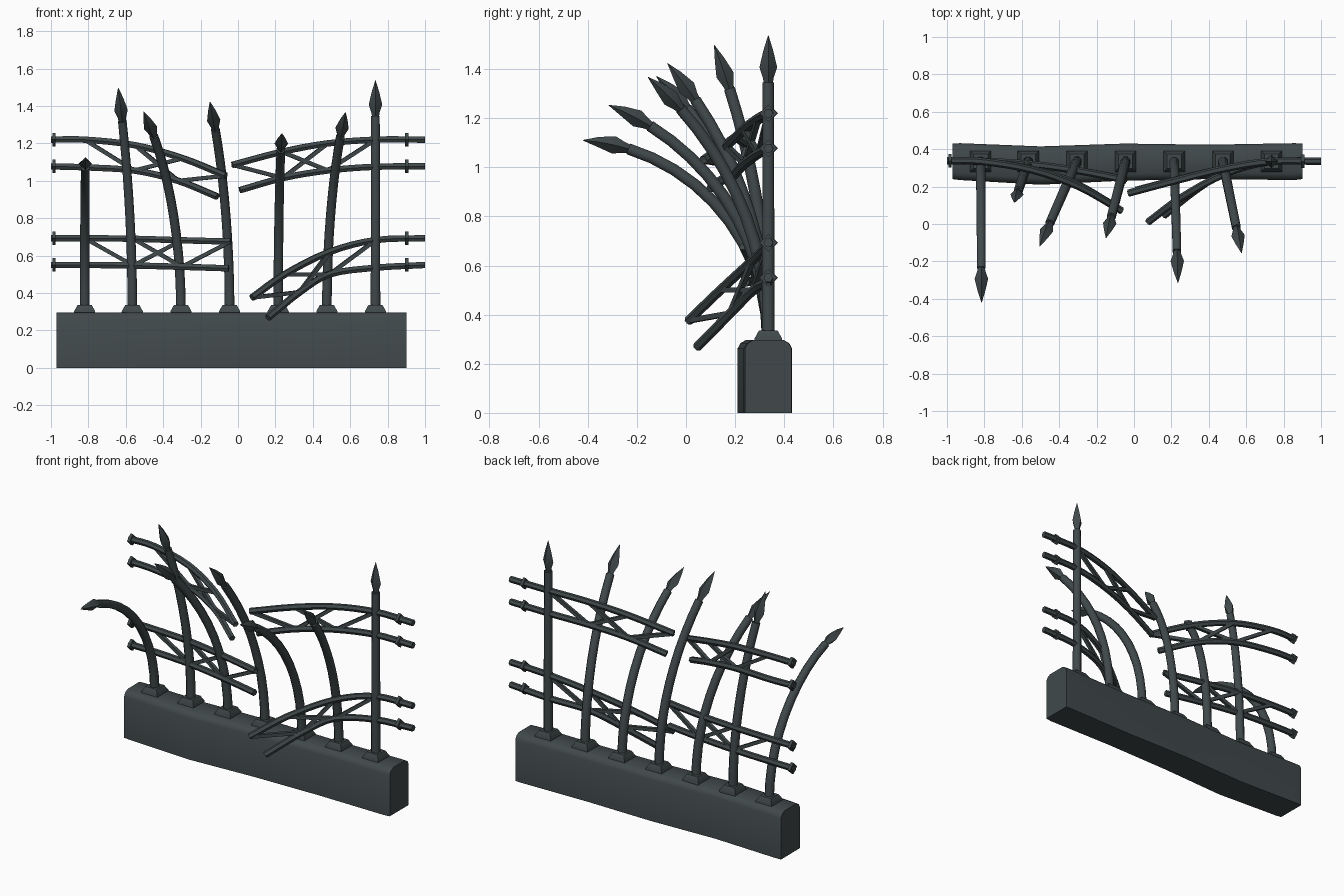
import bpy, bmesh, math
from mathutils import Vector

if "Cube" in bpy.data.objects:
    bpy.data.objects.remove(bpy.data.objects["Cube"])

iron = bpy.data.materials.new("dark slate iron")
iron.diffuse_color = (0.052, 0.066, 0.070, 1)
iron.use_nodes = True
iron.node_tree.nodes["Principled BSDF"].inputs["Base Color"].default_value = iron.diffuse_color


def finish(bm, name, angle=40):
    bmesh.ops.recalc_face_normals(bm, faces=bm.faces)
    me = bpy.data.meshes.new(name)
    bm.to_mesh(me)
    bm.free()
    ob = bpy.data.objects.new(name, me)
    bpy.context.collection.objects.link(ob)
    me.materials.append(iron)
    bpy.context.view_layer.objects.active = ob
    ob.select_set(True)
    bpy.ops.object.shade_smooth_by_angle(angle=math.radians(angle))
    ob.select_set(False)
    return ob


def loft(rings, name, angle=40):
    """Skin a list of equal-length point rings and cap both ends."""
    bm = bmesh.new()
    vs = [[bm.verts.new(p) for p in r] for r in rings]
    n = len(vs[0])
    for a, b in zip(vs, vs[1:]):
        for i in range(n):
            bm.faces.new((a[i], a[(i + 1) % n], b[(i + 1) % n], b[i]))
    bm.faces.new(vs[0])
    bm.faces.new(vs[-1])
    return finish(bm, name, angle)


def sweep(pts, radii, sides, name, ref, phase=0.0, angle=40):
    """Polygon tube along a path."""
    pts = [Vector(p) for p in pts]
    rings = []
    for i, p in enumerate(pts):
        t = (pts[min(i + 1, len(pts) - 1)] - pts[max(i - 1, 0)]).normalized()
        u = (ref - t * ref.dot(t)).normalized()
        v = t.cross(u)
        rings.append([p + radii[i] * (u * math.cos(a) + v * math.sin(a))
                      for a in (phase + k * math.tau / sides for k in range(sides))])
    return loft(rings, name, angle)


X, Z = Vector((1, 0, 0)), Vector((0, 0, 1))

# Stone base: chamfered section lofted along x with slightly wavy sides
rings = []
for x, f, b in ((-.97, .24, .43), (-.93, .235, .432), (-.5, .21, .415), (-.05, .232, .43),
                (.4, .24, .424), (.86, .235, .432), (.9, .24, .43)):
    c = .035
    rings.append([Vector((x, y, z)) for y, z in
                  ((f, 0), (f, .262), (f + .012, .284), (f + c, .297),
                   (b - c, .297), (b - .012, .284), (b, .262), (b, 0))])
loft(rings, "base", 50)

# Bent posts: constant-curvature arcs from plinth to spear tip
posts = ((-.82, .005, -.755, 1.11), (-.565, -.075, -.22, 1.497), (-.305, -.20, -.455, 1.37),
         (-.045, -.105, -.41, 1.423), (.215, .02, -.65, 1.253), (.475, .10, -.49, 1.367),
         (.735, 0, 0, 1.537))
Y0, Z0 = .335, .30
for x, dx, dy, ztip in posts:
    h, dz = math.hypot(dx, dy), ztip - Z0
    th = 2 * math.atan2(h, dz)
    R = dz / math.sin(th) if th else 0

    def at(s):
        if not th:
            return Vector((x, Y0, Z0 + dz * s))
        k = R * (1 - math.cos(th * s)) / h
        return Vector((x + dx * k, Y0 + dy * k, Z0 + R * math.sin(th * s)))

    ss = [i * .845 / 10 for i in range(11)]
    sweep([at(s) for s in ss], [.028 - .004 * s for s in ss], 8, "post", X, math.pi / 8, 50)
    ts = (.84, .86, .895, .95, 1.0)
    sweep([at(s) for s in ts], [.018, .022, .036, .02, .001], 4, "spear_tip", X, 0, 30)
    sweep([(x, Y0, .29), (x, Y0, .302), (x, Y0, .335)], [.08, .08, .054], 4,
          "plinth", X, math.pi / 4, 30)

# Broken rails: outer end, three stations, torn inner end (top rail, bottom rail)
panels = (
    ("upper_left", ((-1, .338, 1.22), (-.82, .335, 1.22), (-.55, .29, 1.19), (-.295, .2, 1.12), (-.065, .07, 1.027)),
     ((-1, .338, 1.077), (-.82, .335, 1.072), (-.555, .295, 1.055), (-.32, .22, 1.0), (-.11, .10, .915))),
    ("lower_left", ((-1, .338, .693), (-.82, .335, .693), (-.56, .32, .69), (-.3, .285, .682), (-.04, .235, .675)),
     ((-1, .338, .55), (-.82, .335, .55), (-.56, .32, .547), (-.3, .285, .54), (-.05, .24, .532))),
    ("upper_right", ((1, .335, 1.22), (.735, .335, 1.22), (.48, .295, 1.2), (.235, .235, 1.155), (-.03, .165, 1.085)),
     ((1, .335, 1.077), (.735, .335, 1.075), (.48, .295, 1.055), (.24, .24, 1.015), (.01, .18, .95))),
    ("lower_right", ((1, .335, .693), (.735, .335, .683), (.49, .27, .62), (.25, .14, .5), (.075, .01, .375)),
     ((1, .335, .55), (.735, .335, .535), (.49, .275, .5), (.33, .18, .405), (.16, .045, .268))),
)


def smooth_path(p, steps=4):
    """Catmull-Rom refinement of a few control points."""
    p = [Vector(q) for q in p]
    p = [2 * p[0] - p[1]] + p + [2 * p[-1] - p[-2]]
    out = []
    for a, b, c, d in zip(p, p[1:], p[2:], p[3:]):
        for i in range(steps):
            t = i / steps
            out.append(.5 * (2 * b + (c - a) * t + (2 * a - 5 * b + 4 * c - d) * t * t
                             + (3 * b - a - 3 * c + d) * t ** 3))
    return out + [p[-2]]


for name, top, bot in panels:
    for rail in (top, bot):
        path = smooth_path(rail)
        sweep(path, [.0195] * len(path), 6, name + "_rail", Z, math.pi / 6, 30)
        # square collar near the outer end
        cx = -.984 if rail[0][0] < 0 else .902
        _, y, z = rail[0]
        sweep([(cx - .009, y, z), (cx + .009, y, z)], [.036, .036], 4, name + "_collar", Z, 0, 30)
    # truss braces between the two rails
    for a, b in ((top[1], bot[2]), (top[2], bot[3]), (bot[2], top[3]), (bot[3], top[4])):
        sweep([a, b], [.015, .015], 4, name + "_brace", Z, math.pi / 4, 30)
